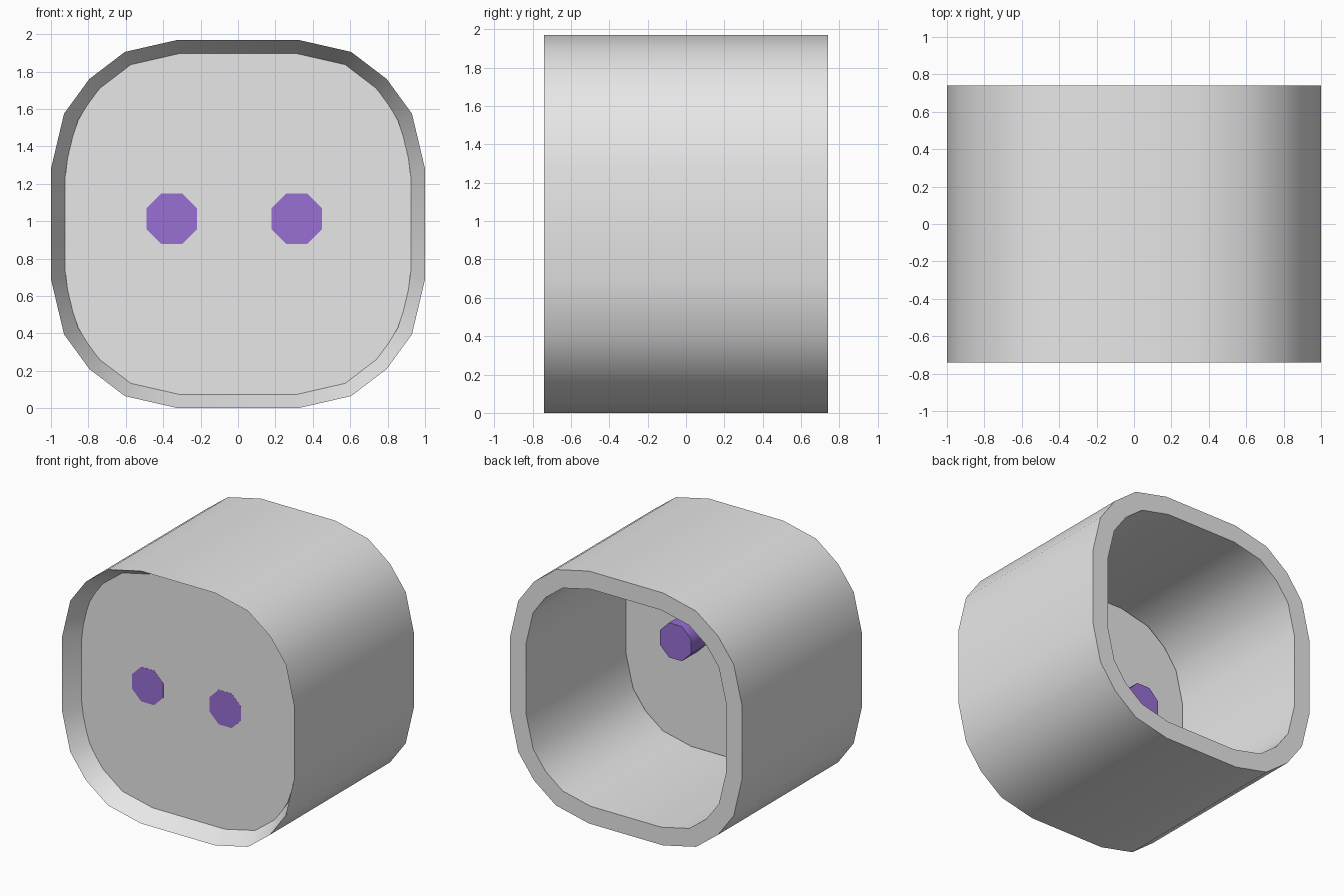
import bpy, bmesh, math
from mathutils import Vector

if "Cube" in bpy.data.objects:
    bpy.data.objects.remove(bpy.data.objects["Cube"])

CZ = 0.985  # height of the centre axis


def material(name, rgb):
    m = bpy.data.materials.new(name)
    m.diffuse_color = (*rgb, 1)
    m.use_nodes = True
    m.node_tree.nodes["Principled BSDF"].inputs["Base Color"].default_value = m.diffuse_color
    return m


grey = material("light grey", (0.8, 0.8, 0.8))
purple = material("purple", (0.315, 0.16, 0.66))


def mirror_quarter(q):
    """Full closed loop from the top-right quarter (listed from top to right)."""
    right = q + [(x, -z) for x, z in reversed(q)]
    return right + [(-x, z) for x, z in reversed(right)]


def inset(loop, d):
    """Offset a clockwise loop inwards by d."""
    out, n = [], len(loop)
    for i in range(n):
        a, p, b = (Vector(loop[(i + k) % n]) for k in (-1, 0, 1))
        e, f = (p - a).normalized(), (b - p).normalized()
        n1, n2 = Vector((e.y, -e.x)), Vector((f.y, -f.x))
        out.append(tuple(p + (n1 + n2) * d / (1 + n1.dot(n2))))
    return out


def loft(name, rings, mat, closed=False, cx=0, cz=CZ):
    """Join (loop, y) rings; closed bends back to the first ring, else caps the ends."""
    bm = bmesh.new()
    vs = [[bm.verts.new((cx + x, y, cz + z)) for x, z in loop] for loop, y in rings]
    n = len(vs[0])
    pairs = list(zip(vs, vs[1:]))
    if closed:
        pairs.append((vs[-1], vs[0]))
    else:
        bm.faces.new(vs[0])
        bm.faces.new(vs[-1])
    for a, b in pairs:
        for i in range(n):
            j = (i + 1) % n
            bm.faces.new((a[i], a[j], b[j], b[i]))
    bmesh.ops.recalc_face_normals(bm, faces=bm.faces)
    me = bpy.data.meshes.new(name)
    bm.to_mesh(me)
    bm.free()
    me.materials.append(mat)
    ob = bpy.data.objects.new(name, me)
    bpy.context.collection.objects.link(ob)
    return ob


def smooth(ob, angle):
    bpy.ops.object.select_all(action='DESELECT')
    ob.select_set(True)
    bpy.context.view_layer.objects.active = ob
    bpy.ops.object.shade_smooth_by_angle(angle=math.radians(angle))


# Shell: open tube with a flat back rim and a sloped front lip
outer = mirror_quarter([(0.32, 0.985), (0.605, 0.92), (0.795, 0.775), (0.93, 0.59), (1.0, 0.295)])
inner = inset(outer, 0.138)
shell = loft("shell", [(outer, -0.74), (outer, 0.74), (inner, 0.74), (inner, -0.49)], grey, closed=True)
smooth(shell, 28)

# Recessed front panel closing the tube
panel_loop = mirror_quarter([(0.31, 0.912), (0.42, 0.90), (0.58, 0.855), (0.70, 0.77), (0.785, 0.67),
                             (0.855, 0.555), (0.905, 0.40), (0.926, 0.235)])
loft("front_panel", [(panel_loop, -0.607), (panel_loop, -0.50)], grey)

# Two octagonal pins, flush at the front and standing out inside
R = 0.135 / math.cos(math.pi / 8)
octagon = [(R * math.cos((k + 0.5) * math.pi / 4), R * math.sin((k + 0.5) * math.pi / 4)) for k in range(8)]
for side, x in (("left", -0.355), ("right", 0.315)):
    pin = loft(side + "_pin", [(octagon, -0.608), (octagon, -0.32)], purple, cx=x, cz=1.013)
    smooth(pin, 50)
